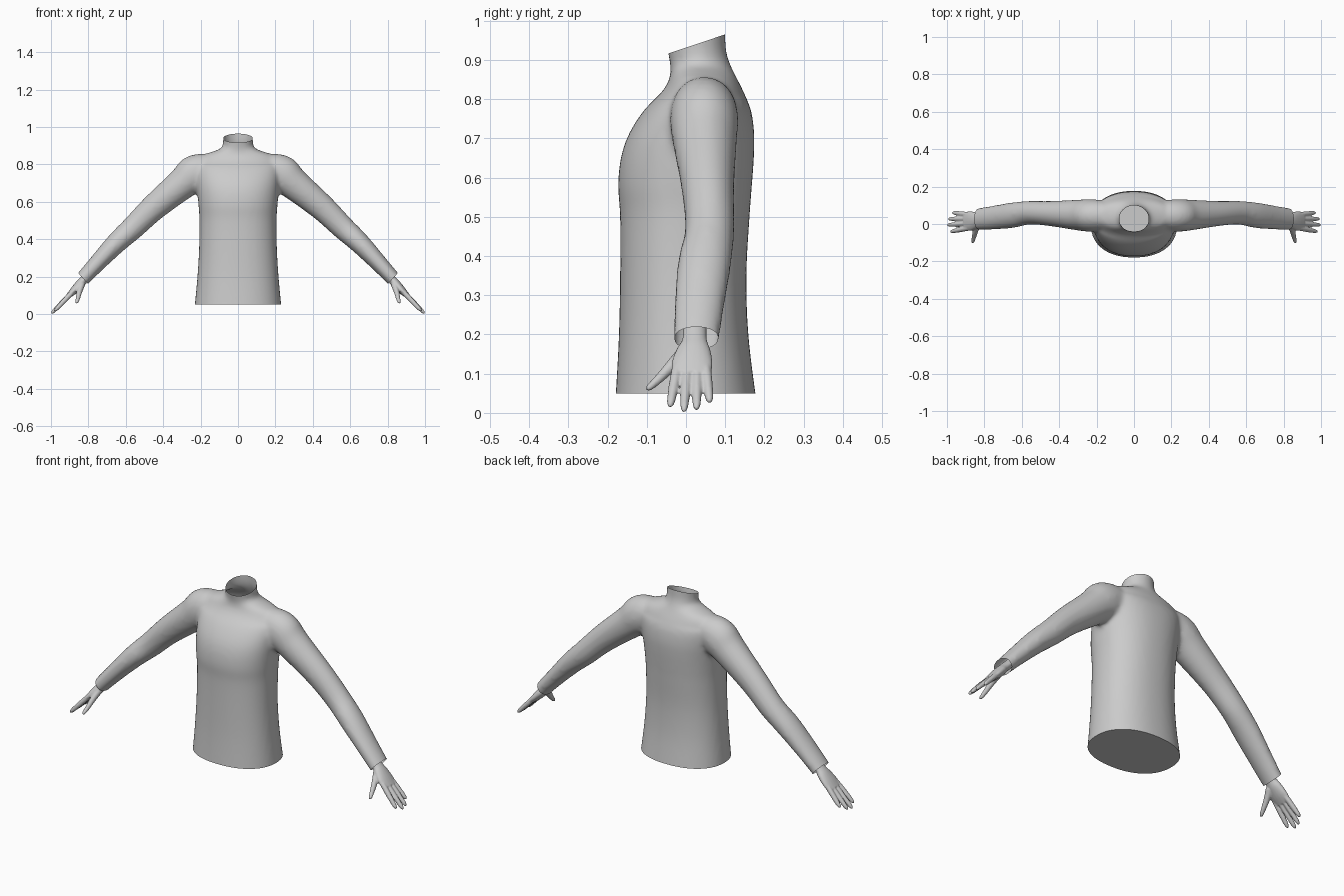
import bpy, bmesh, math
from mathutils import Vector

if "Cube" in bpy.data.objects:
    bpy.data.objects.remove(bpy.data.objects["Cube"])

grey = bpy.data.materials.new("plain grey")
grey.diffuse_color = (0.6, 0.6, 0.6, 1)
grey.use_nodes = True
grey.node_tree.nodes["Principled BSDF"].inputs["Base Color"].default_value = grey.diffuse_color


def smooth_rows(rows, steps=5):
    """Catmull-Rom interpolation of rows of numbers."""
    out = []
    for i in range(len(rows) - 1):
        a, b, c, d = (rows[min(max(i + k, 0), len(rows) - 1)] for k in (-1, 0, 1, 2))
        for s in range(steps):
            t = s / steps
            out.append([0.5 * (2 * q + (r - p) * t + (2 * p - 5 * q + 4 * r - w) * t * t
                               + (3 * q - p - 3 * r + w) * t ** 3)
                        for p, q, r, w in zip(a, b, c, d)])
    out.append(list(rows[-1]))
    return out


def loft(bm, rings):
    """Skin closed rings of points and cap both ends."""
    loops = [[bm.verts.new(p) for p in ring] for ring in rings]
    for a, b in zip(loops, loops[1:]):
        for i in range(len(a)):
            j = (i + 1) % len(a)
            bm.faces.new((a[i], a[j], b[j], b[i]))
    bm.faces.new(loops[0][::-1])
    bm.faces.new(loops[-1])


def limb(bm, rows, sides=24, mirror=1):
    """Tube from rows (x, y, z, thickness, width across y)."""
    rows = smooth_rows(rows)
    rings = []
    for i, (x, y, z, n, w) in enumerate(rows):
        p, q = rows[max(i - 1, 0)], rows[min(i + 1, len(rows) - 1)]
        d = (Vector(q[:3]) - Vector(p[:3])).normalized()
        side = (Vector((0, 1, 0)) - d * d.y).normalized()
        up = side.cross(d)
        ring = []
        for k in range(sides):
            t = math.tau * k / sides
            v = Vector((x, y, z)) + side * (w * math.cos(t)) + up * (n * math.sin(t))
            ring.append((v.x * mirror, v.y, v.z))
        rings.append(ring)
    loft(bm, rings)


def fuse(name, bm, voxel, rounds):
    """Merge overlapping volumes into one smooth skin."""
    bmesh.ops.recalc_face_normals(bm, faces=bm.faces)
    mesh = bpy.data.meshes.new(name)
    bm.to_mesh(mesh)
    bm.free()
    ob = bpy.data.objects.new(name, mesh)
    bpy.context.collection.objects.link(ob)
    rem = ob.modifiers.new("fuse", 'REMESH')
    rem.mode, rem.voxel_size = 'VOXEL', voxel
    smo = ob.modifiers.new("soften", 'SMOOTH')
    smo.factor, smo.iterations = 0.5, rounds
    dg = bpy.context.evaluated_depsgraph_get()
    ob.data = bpy.data.meshes.new_from_object(ob.evaluated_get(dg))
    ob.modifiers.clear()
    ob.data.name = name
    ob.data.materials.clear()
    ob.data.materials.append(grey)
    return ob


def shade(ob, angle):
    bpy.ops.object.select_all(action='DESELECT')
    ob.select_set(True)
    bpy.context.view_layer.objects.active = ob
    bpy.ops.object.shade_smooth_by_angle(angle=math.radians(angle))


# Sweater body: height, half width, front y, back y
body = [(-0.02, 0.238, -0.185, 0.188), (0.05, 0.231, -0.179, 0.177), (0.2, 0.217, -0.171, 0.159),
        (0.35, 0.208, -0.168, 0.154), (0.5, 0.206, -0.168, 0.162), (0.58, 0.211, -0.173, 0.168),
        (0.65, 0.217, -0.166, 0.173), (0.71, 0.223, -0.146, 0.174), (0.77, 0.227, -0.108, 0.166),
        (0.82, 0.222, -0.06, 0.146), (0.85, 0.19, -0.043, 0.131), (0.872, 0.125, -0.039, 0.12),
        (0.89, 0.087, -0.041, 0.112), (0.92, 0.08, -0.046, 0.103), (0.96, 0.08, -0.05, 0.1),
        (1.02, 0.08, -0.054, 0.098)]
bm = bmesh.new()
rings = []
for z, w, y0, y1 in smooth_rows(body):
    power = 2 / 2.25 if z < 0.8 else 1
    ring = []
    for k in range(56):
        c, s = math.cos(math.tau * k / 56), math.sin(math.tau * k / 56)
        ring.append((w * math.copysign(abs(c) ** power, c),
                     (y0 + y1) / 2 + (y1 - y0) / 2 * math.copysign(abs(s) ** power, s), z))
    rings.append(ring)
loft(bm, rings)

# Sleeves: centre, thickness, width
sleeve = [(0.08, 0.045, 0.79, 0.055, 0.06), (0.17, 0.046, 0.775, 0.085, 0.08),
          (0.235, 0.046, 0.748, 0.1, 0.087), (0.3, 0.048, 0.695, 0.085, 0.082),
          (0.45, 0.056, 0.57, 0.071, 0.067), (0.56, 0.06, 0.463, 0.063, 0.063),
          (0.65, 0.047, 0.38, 0.056, 0.068), (0.75, 0.034, 0.275, 0.046, 0.064),
          (0.83, 0.026, 0.188, 0.04, 0.059), (0.89, 0.022, 0.12, 0.037, 0.057)]
for m in (1, -1):
    limb(bm, sleeve, 28, m)
sweater = fuse("sweater", bm, 0.011, 7)

# Trim the collar and cuffs open, trim and close the hem
bm = bmesh.new()
bm.from_mesh(sweater.data)


def trim(point, normal, keep):
    geom = [f for f in bm.faces if keep(f.calc_center_median())]
    geom += list({e for f in geom for e in f.edges}) + list({v for f in geom for v in f.verts})
    return bmesh.ops.bisect_plane(bm, geom=geom, plane_co=point, plane_no=normal,
                                  clear_outer=True)["geom_cut"]


trim((0, -0.048, 0.915), (0, -0.32, 0.95), lambda c: c.z > 0.86 and abs(c.x) < 0.12)
trim((0.828, 0, 0.19), (0.74, 0, -0.67), lambda c: c.x > 0.7)
trim((-0.828, 0, 0.19), (-0.74, 0, -0.67), lambda c: c.x < -0.7)
hem = trim((0, 0, 0.05), (0, 0, -1), lambda c: abs(c.x) < 0.4 and c.z < 0.3)
bmesh.ops.contextual_create(bm, geom=[e for e in hem if isinstance(e, bmesh.types.BMEdge)])
bm.to_mesh(sweater.data)
bm.free()
shade(sweater, 50)

# Hands: palm, four fingers and a thumb
palm = [(0.775, 0.022, 0.235, 0.022, 0.031), (0.82, 0.022, 0.188, 0.022, 0.031),
        (0.845, 0.02, 0.16, 0.024, 0.043), (0.875, 0.016, 0.128, 0.021, 0.052),
        (0.905, 0.014, 0.098, 0.014, 0.05)]
# knuckle y, tip y, tip x, tip z
fingers = [(-0.022, -0.04, 0.977, 0.02), (0.003, -0.005, 0.993, 0.008),
           (0.028, 0.027, 0.988, 0.013), (0.05, 0.06, 0.967, 0.03)]
for m, name in ((1, "left_hand"), (-1, "right_hand")):
    bm = bmesh.new()
    limb(bm, palm, 20, m)
    for ky, ty, tx, tz in fingers:
        k, t = Vector((0.885, ky, 0.118)), Vector((tx, ty, tz))
        rows = [(*k.lerp(t, f), r, r) for f, r in
                ((0, 0.0135), (0.4, 0.0135), (0.8, 0.0115), (0.96, 0.009), (1.04, 0.004))]
        limb(bm, rows, 12, m)
    thumb = [(0.835, 0.0, 0.158, 0.018, 0.02), (0.847, -0.035, 0.122, 0.015, 0.016),
             (0.855, -0.068, 0.088, 0.012, 0.012), (0.861, -0.092, 0.066, 0.009, 0.009),
             (0.864, -0.101, 0.059, 0.004, 0.004)]
    limb(bm, thumb, 12, m)
    shade(fuse(name, bm, 0.004, 3), 60)
